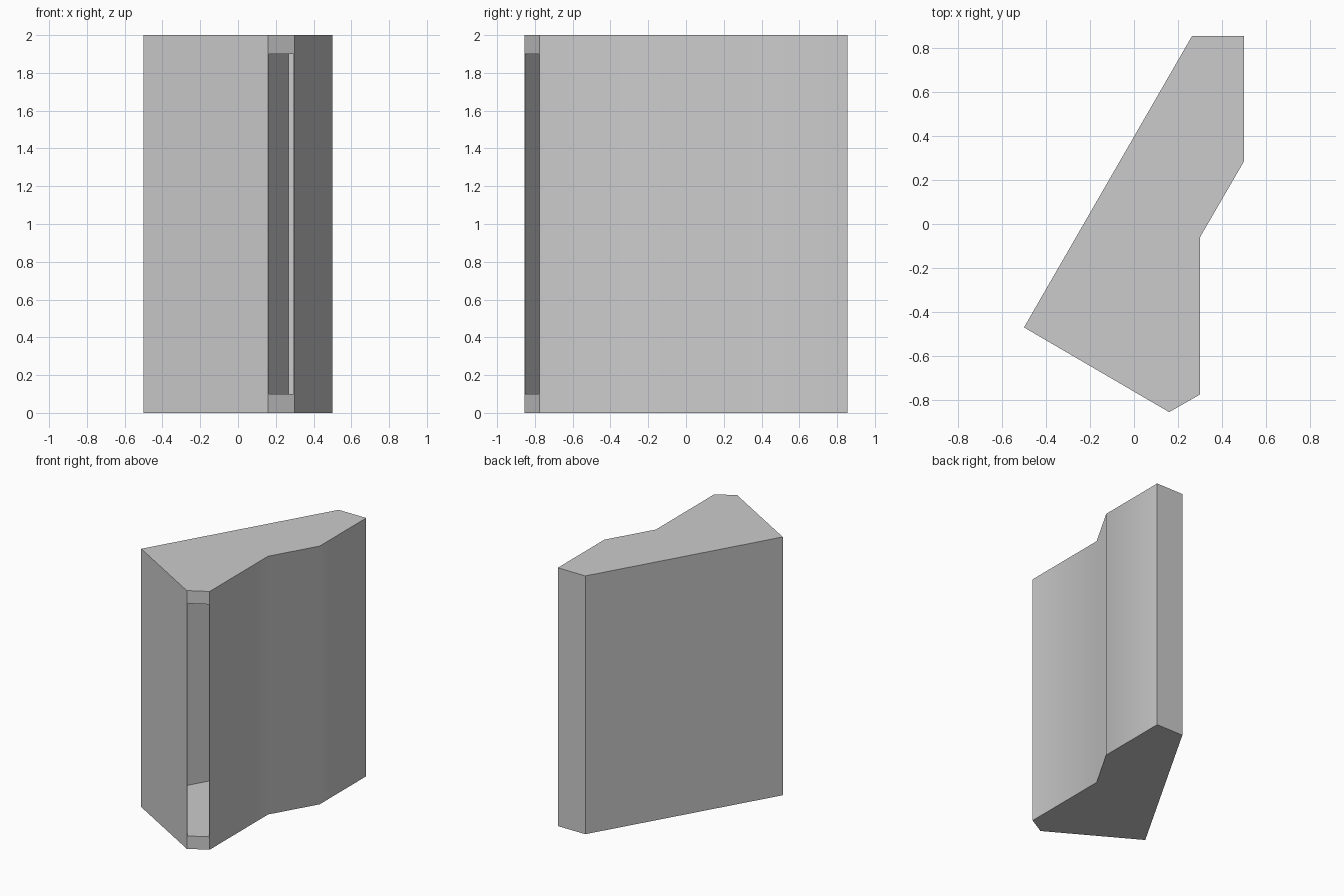
import bpy, bmesh, math
from mathutils import Vector

cube = bpy.data.objects.get("Cube")
if cube:
    bpy.data.objects.remove(cube, do_unlink=True)

grey = bpy.data.materials.new("plain grey")
grey.use_nodes = True
colour = (0.6, 0.6, 0.6, 1)
grey.diffuse_color = colour
grey.node_tree.nodes["Principled BSDF"].inputs["Base Color"].default_value = colour

# Plan outline, counter-clockwise; the slotted edge is the second one
OUTLINE = [(-0.5, -0.47), (0.16, -0.855), (0.3, -0.775), (0.3, -0.06),
           (0.5, 0.285), (0.5, 0.855), (0.264, 0.855)]
SLOT_EDGE = 1
WALL = 0.005


def offset_outline(points, distances):
    """Shift every edge inward by its own distance and rejoin the corners."""
    pts = [Vector(p) for p in points]
    n = len(pts)
    lines = []
    for i in range(n):
        d = (pts[(i + 1) % n] - pts[i]).normalized()
        lines.append((pts[i] + Vector((-d.y, d.x)) * distances[i], d))
    result = []
    for i in range(n):
        (p, d), (q, e) = lines[i - 1], lines[i]
        s = (q - p).cross(e) / d.cross(e)
        result.append(p + d * s)
    return result


def prism(name, points, bottom, top):
    bm = bmesh.new()
    base = bm.faces.new([bm.verts.new((p[0], p[1], bottom)) for p in points])
    ext = bmesh.ops.extrude_face_region(bm, geom=[base])
    up = [v for v in ext["geom"] if isinstance(v, bmesh.types.BMVert)]
    bmesh.ops.translate(bm, verts=up, vec=(0, 0, top - bottom))
    bmesh.ops.recalc_face_normals(bm, faces=bm.faces)
    mesh = bpy.data.meshes.new(name)
    bm.to_mesh(mesh)
    bm.free()
    mesh.materials.append(grey)
    obj = bpy.data.objects.new(name, mesh)
    bpy.context.collection.objects.link(obj)
    return obj


# Angled casing
casing = prism("casing", OUTLINE, 0, 2)

# Hollow inside, opening through the narrow front edge
insets = [WALL] * len(OUTLINE)
insets[SLOT_EDGE] = -0.02
cutter = prism("cavity_cutter", offset_outline(OUTLINE, insets), 0.1, 1.9)
cutter.hide_render = True

cut = casing.modifiers.new("cavity", "BOOLEAN")
cut.operation = "DIFFERENCE"
cut.solver = "EXACT"
cut.object = cutter
bpy.ops.object.select_all(action="DESELECT")
bpy.context.view_layer.objects.active = casing
casing.select_set(True)
bpy.ops.object.modifier_apply(modifier=cut.name)
bpy.data.objects.remove(cutter, do_unlink=True)

# Soft bend on the right wall, crisp corners elsewhere
bpy.ops.object.shade_smooth_by_angle(angle=math.radians(35))
